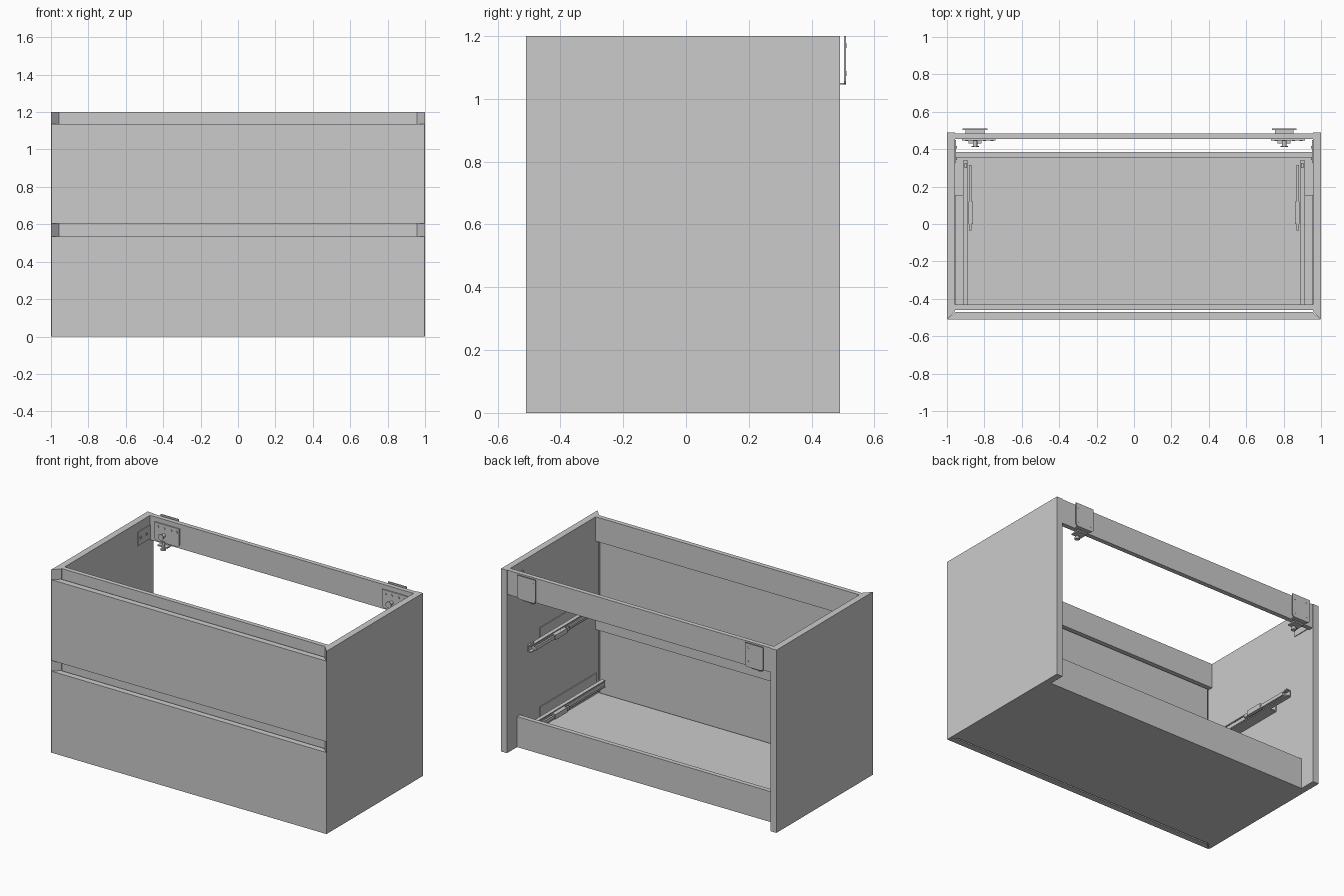
import bpy, bmesh, math
from mathutils import Matrix

if "Cube" in bpy.data.objects:
    bpy.data.objects.remove(bpy.data.objects["Cube"])


def finish(name, bm):
    bmesh.ops.recalc_face_normals(bm, faces=bm.faces)
    me = bpy.data.meshes.new(name)
    bm.to_mesh(me)
    bm.free()
    ob = bpy.data.objects.new(name, me)
    bpy.context.collection.objects.link(ob)
    return ob


def prism(name, pts, lo, hi, axis='z'):
    """Extrude a 2D outline: xy along z, or xz along y."""
    bm = bmesh.new()
    put = (lambda p, t: (p[0], p[1], t)) if axis == 'z' else (lambda p, t: (p[0], t, p[1]))
    a = [bm.verts.new(put(p, lo)) for p in pts]
    b = [bm.verts.new(put(p, hi)) for p in pts]
    bm.faces.new(a)
    bm.faces.new(b)
    n = len(pts)
    for i in range(n):
        j = (i + 1) % n
        bm.faces.new((a[i], a[j], b[j], b[i]))
    return finish(name, bm)


def box(name, x, y, z):
    x, y = sorted(x), sorted(y)
    return prism(name, [(x[0], y[0]), (x[1], y[0]), (x[1], y[1]), (x[0], y[1])], *z)


def rod(name, centre, radius, length, axis):
    bm = bmesh.new()
    rot = Matrix.Rotation(math.pi / 2, 4, 'X') if axis == 'y' else Matrix()
    bmesh.ops.create_cone(bm, cap_ends=True, segments=16, radius1=radius, radius2=radius,
                          depth=length, matrix=Matrix.Translation(centre) @ rot)
    ob = finish(name, bm)
    ob.data.shade_smooth()
    ob.data.set_sharp_from_angle(angle=math.radians(35))
    return ob


def rounded_plate(name, cx, w, z0, z1, y0, y1, r=0.02):
    """Upright plate with rounded lower corners."""
    pts = [(cx - w / 2, z1)]
    for sx, a0 in ((-1, 180), (1, 270)):
        for k in range(5):
            a = math.radians(a0 + k * 22.5)
            pts.append((cx + sx * (w / 2 - r) + r * math.cos(a), z0 + r + r * math.sin(a)))
    pts.append((cx + w / 2, z1))
    return prism(name, pts, y0, y1, 'y')


IN = 0.957  # inner face of the side panels

# side panels with mitred front edges
for s, side in ((-1, "left"), (1, "right")):
    prism(side + "_side_panel",
          [(s, -0.51), (s, 0.49), (s * IN, 0.49), (s * IN, -0.465)], 0, 1.2)

# drawer fronts, mitred to meet the sides
for name, z in (("lower", (0, 0.535)), ("upper", (0.605, 1.135))):
    prism(name + "_drawer_front",
          [(-0.998, -0.51), (0.998, -0.51), (0.955, -0.47), (-0.955, -0.47)], *z)

# carcass rails and bottom
box("top_front_rail", (-IN, IN), (-0.46, -0.43), (1.04, 1.2))
box("middle_front_rail", (-IN, IN), (-0.46, -0.43), (0.46, 0.612))
box("top_back_rail", (-IN, IN), (0.455, 0.485), (1.04, 1.2))
box("lower_back_rail", (-IN, IN), (0.355, 0.385), (0, 0.2))
box("bottom_panel", (-IN, IN), (-0.46, 0.355), (0, 0.035))

# drawer runners on both sides at two heights
for level, z in (("lower", 0.1), ("upper", 0.62)):
    for s, side in ((-1, "left"), (1, "right")):
        n = f"{level}_{side}_runner_"
        box(n + "wall_plate", (s * 0.951, s * IN), (-0.43, 0.155), (z, z + 0.075))
        box(n + "flange", (s * 0.91, s * 0.952), (-0.43, 0.155), (z, z + 0.006))
        # outer channel
        box(n + "channel_base", (s * 0.887, s * 0.913), (-0.43, 0.34), (z, z + 0.006))
        box(n + "channel_wall", (s * 0.907, s * 0.913), (-0.43, 0.34), (z, z + 0.045))
        box(n + "channel_top", (s * 0.887, s * 0.913), (-0.43, 0.34), (z + 0.04, z + 0.046))
        box(n + "inner_slide", (s * 0.888, s * 0.9), (-0.43, 0.31), (z + 0.011, z + 0.035))
        # catch and trim on the inner face
        box(n + "side_strip", (s * 0.87, s * 0.882), (-0.035, 0.315), (z + 0.01, z + 0.032))
        box(n + "catch", (s * 0.862, s * 0.884), (0.0, 0.12), (z + 0.006, z + 0.038))
        box(n + "end_hook", (s * 0.893, s * 0.907), (0.3, 0.325), (z + 0.045, z + 0.058))
        # fixing screws on the flange and the wall plate
        for y in (-0.08, -0.02, 0.02, 0.08):
            rod(n + "screw", (s * 0.935, y, z + 0.007), 0.009, 0.006, 'z')

# wall hanging brackets
for cx, s, side in ((-0.85, -1, "left"), (0.803, 1, "right")):
    n = side + "_hanger_"
    rounded_plate(n + "back_plate", cx, 0.132, 1.045, 1.2, 0.503, 0.51)
    box(n + "back_lip", (cx - 0.05, cx + 0.05), (0.485, 0.506), (1.045, 1.05))
    for dx in (-0.045, 0.045):
        for z in (1.08, 1.17):
            rod(n + "back_screw", (cx + dx, 0.509, z), 0.008, 0.004, 'y')
    # inner plate, adjuster and screws
    rounded_plate(n + "inner_plate", cx + 0.02, 0.18, 1.05, 1.17, 0.447, 0.455)
    rod(n + "adjuster", (cx, 0.43, 1.1), 0.012, 0.035, 'y')
    rod(n + "adjuster_head", (cx, 0.414, 1.1), 0.02, 0.006, 'y')
    box(n + "bracket_foot", (cx - 0.035, cx + 0.035), (0.43, 0.487), (1.028, 1.036))
    rod(n + "height_screw", (cx, 0.44, 1.035), 0.009, 0.05, 'z')
    rod(n + "height_screw_head", (cx, 0.44, 1.012), 0.016, 0.012, 'z')
    for dx in (-0.045, 0.0, 0.05, 0.09):
        rod(n + "screw", (cx + dx, 0.446, 1.145), 0.008, 0.006, 'y')
    # angle plate on the side panel
    box(n + "side_plate", (s * 0.952, s * IN), (0.325, 0.45), (1.05, 1.14))
    for y in (0.35, 0.41):
        box(n + "side_plate_screw", (s * 0.947, s * 0.953), (y - 0.007, y + 0.007), (1.09, 1.104))
